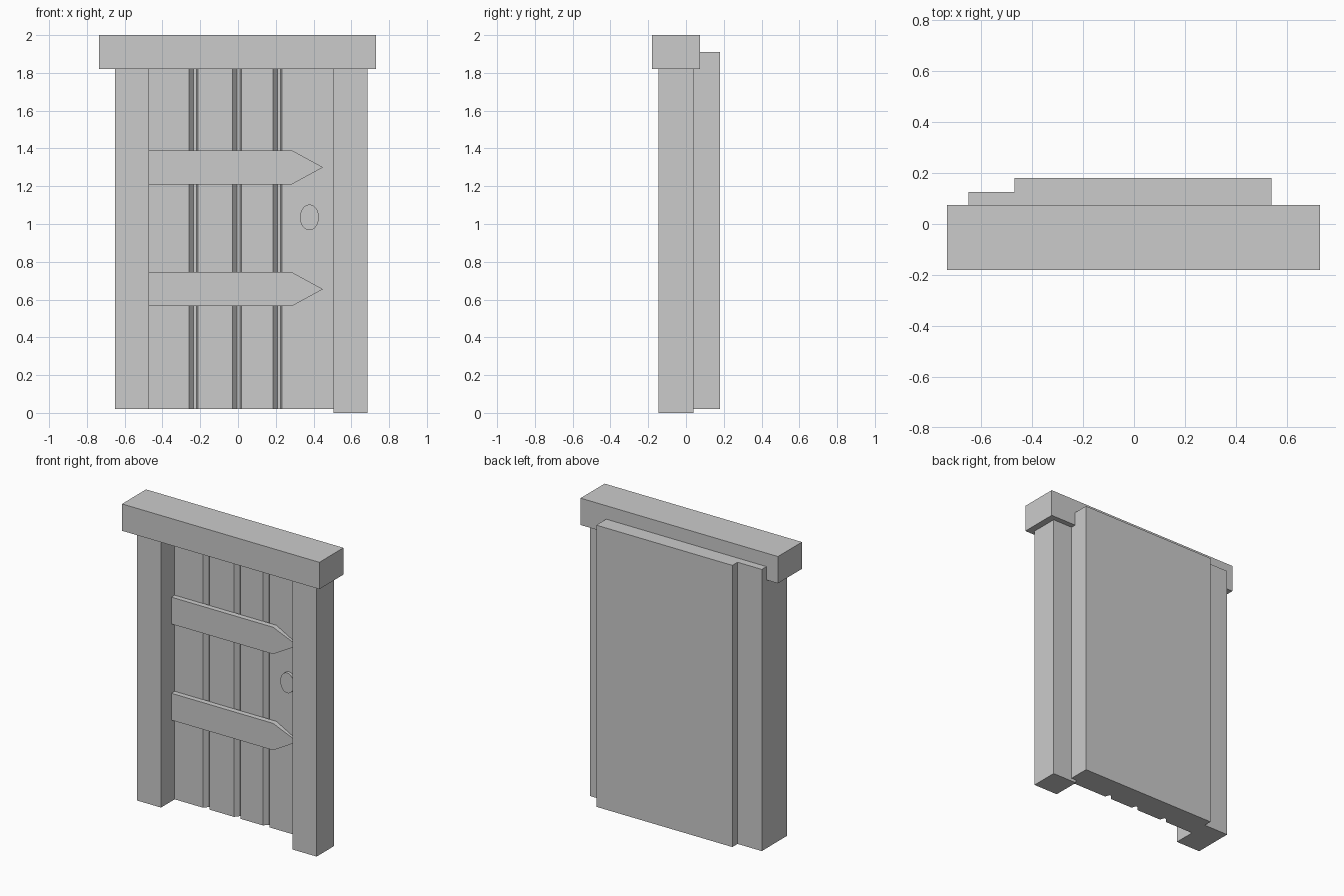
import bpy, bmesh
from math import radians

cube = bpy.data.objects.get("Cube")
if cube:
    bpy.data.objects.remove(cube, do_unlink=True)

grey = bpy.data.materials.new("plain_grey")
grey.use_nodes = True
COLOUR = (0.6, 0.6, 0.6, 1)
grey.diffuse_color = COLOUR
grey.node_tree.nodes["Principled BSDF"].inputs["Base Color"].default_value = COLOUR


def finish(name, bm):
    bmesh.ops.recalc_face_normals(bm, faces=bm.faces)
    mesh = bpy.data.meshes.new(name)
    bm.to_mesh(mesh)
    bm.free()
    mesh.materials.append(grey)
    obj = bpy.data.objects.new(name, mesh)
    bpy.context.collection.objects.link(obj)
    return obj


def extrude(name, points, vector):
    """Solid made by sweeping a flat outline along a vector."""
    bm = bmesh.new()
    face = bm.faces.new([bm.verts.new(p) for p in points])
    top = bmesh.ops.extrude_face_region(bm, geom=[face])["geom"]
    bmesh.ops.translate(bm, vec=vector,
                        verts=[v for v in top if isinstance(v, bmesh.types.BMVert)])
    return finish(name, bm)


def box(name, x, y, z):
    outline = [(x[0], y[0], z[0]), (x[1], y[0], z[0]), (x[1], y[1], z[0]), (x[0], y[1], z[0])]
    return extrude(name, outline, (0, 0, z[1] - z[0]))


# Frame
box("lintel", (-0.735, 0.73), (-0.18, 0.075), (1.82, 2.0))
box("hinge_post", (-0.65, -0.47), (-0.145, 0.125), (0.02, 1.91))
box("latch_post", (0.505, 0.685), (-0.145, 0.04), (0, 1.86))

# Door slab with bevelled grooves between the planks
BOTTOM, TOP = 0.02, 1.91
outline = [(-0.47, 0.18, BOTTOM), (-0.47, 0, BOTTOM)]
for x in (-0.26, -0.03, 0.185):
    outline += [(x, 0, BOTTOM), (x + 0.025, 0.03, BOTTOM),
                (x + 0.04, 0.03, BOTTOM), (x + 0.048, 0, BOTTOM)]
outline += [(0.54, 0, BOTTOM), (0.54, 0.18, BOTTOM)]
extrude("door", outline, (0, 0, TOP - BOTTOM))

# Pointed hinge straps, thinning towards the tip
for name, z in (("upper_strap", 1.30), ("lower_strap", 0.655)):
    shape = [(-0.47, z - 0.09), (0.285, z - 0.09), (0.45, z), (0.285, z + 0.09), (-0.47, z + 0.09)]
    strap = extrude(name, [(x, -0.035, h) for x, h in shape], (0, 0.037, 0))
    for v in strap.data.vertices:
        if v.co.x > 0.4 and v.co.y < 0:
            v.co.y = -0.01
    bpy.ops.object.select_all(action="DESELECT")
    strap.select_set(True)
    bpy.context.view_layer.objects.active = strap
    bpy.ops.object.shade_smooth_by_angle(angle=radians(30))

# Oval handle plate
bpy.ops.mesh.primitive_cylinder_add(vertices=32, radius=1, depth=2,
                                    location=(0.378, -0.009, 1.035), rotation=(radians(90), 0, 0))
knob = bpy.context.object
knob.name = "handle"
knob.scale = (0.05, 0.068, 0.011)
knob.data.materials.append(grey)
bpy.ops.object.shade_smooth_by_angle(angle=radians(30))
